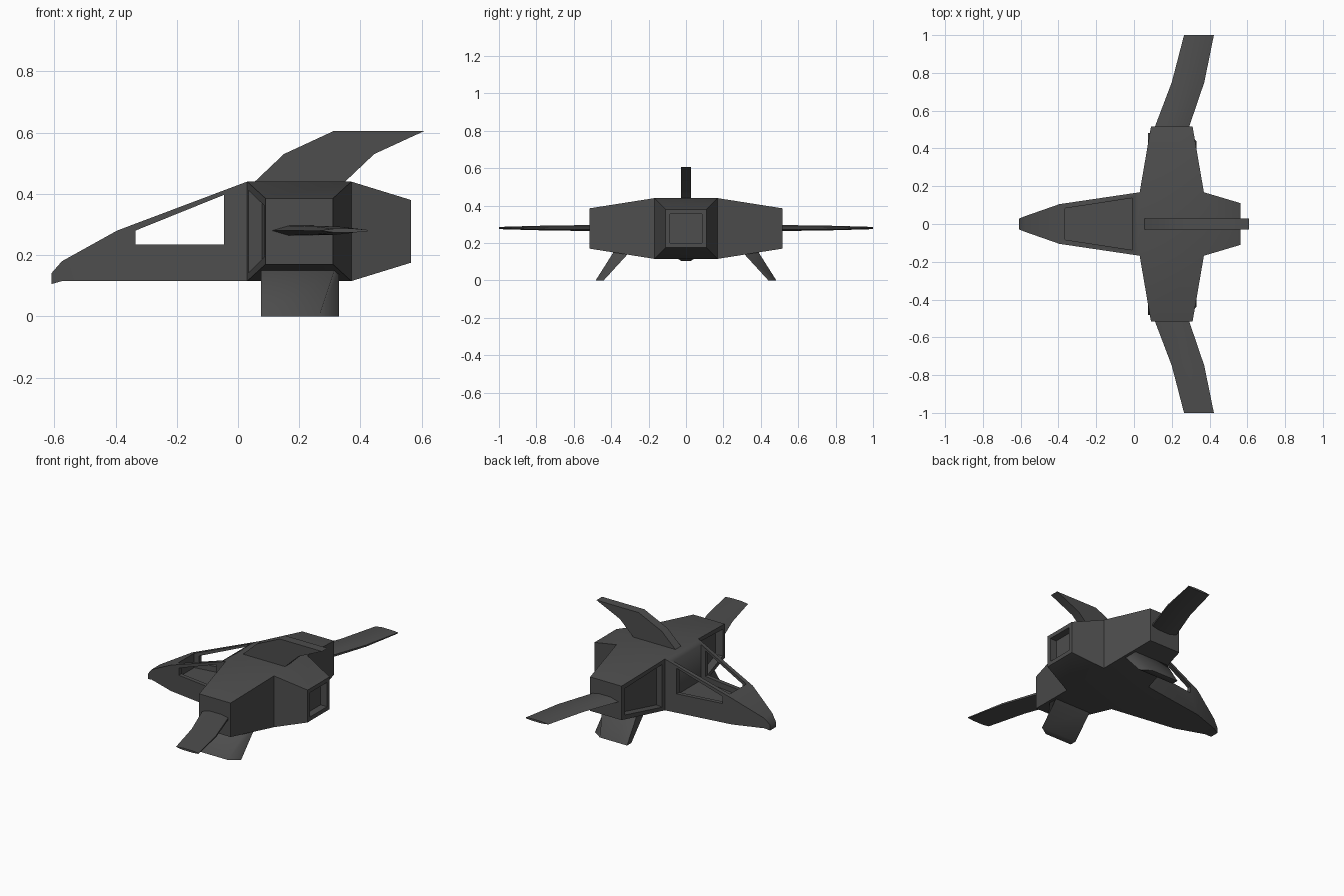
import bpy, bmesh, math

if "Cube" in bpy.data.objects:
    bpy.data.objects.remove(bpy.data.objects["Cube"])

grey = bpy.data.materials.new("dark_grey")
grey.diffuse_color = (0.075, 0.075, 0.075, 1)
grey.use_nodes = True
grey.node_tree.nodes["Principled BSDF"].inputs["Base Color"].default_value = grey.diffuse_color


def finish(name, bm, angle=60):
    bmesh.ops.recalc_face_normals(bm, faces=bm.faces[:])
    me = bpy.data.meshes.new(name)
    bm.to_mesh(me)
    bm.free()
    me.materials.append(grey)
    ob = bpy.data.objects.new(name, me)
    bpy.context.collection.objects.link(ob)
    smooth(ob, angle)
    return ob


def smooth(ob, angle):
    bpy.ops.object.select_all(action='DESELECT')
    ob.select_set(True)
    bpy.context.view_layer.objects.active = ob
    bpy.ops.object.shade_smooth_by_angle(angle=math.radians(angle))


def loft(rings):
    """Skin a list of equal-length point rings and cap both ends."""
    bm = bmesh.new()
    vs = [[bm.verts.new(p) for p in r] for r in rings]
    n = len(rings[0])
    for a, b in zip(vs, vs[1:]):
        for i in range(n):
            j = (i + 1) % n
            bm.faces.new((a[i], a[j], b[j], b[i]))
    bm.faces.new(vs[0])
    bm.faces.new(vs[-1])
    bmesh.ops.recalc_face_normals(bm, faces=bm.faces[:])
    return bm


# Hull: box sections along x (x, half width, bottom, top)
sections = [(-0.61, 0.028, 0.105, 0.14), (-0.575, 0.042, 0.115, 0.18),
            (-0.395, 0.105, 0.115, 0.28), (0.03, 0.168, 0.115, 0.44),
            (0.37, 0.168, 0.115, 0.44), (0.565, 0.11, 0.175, 0.38)]
hull_bm = loft([[(x, -w, b), (x, w, b), (x, w, t), (x, -w, t)]
                for x, w, b, t in sections])

# Side pods: pull the middle side faces outward to a smaller end
for s in (1, -1):
    side = [f for f in hull_bm.faces if f.normal.y * s > 0.9
            and abs(f.calc_center_median().x - 0.2) < 0.01]
    new = bmesh.ops.extrude_face_region(hull_bm, geom=side)["geom"]
    bmesh.ops.delete(hull_bm, geom=side, context='FACES')
    for v in (g for g in new if isinstance(g, bmesh.types.BMVert)):
        v.co.x = 0.09 if v.co.x < 0.2 else 0.31
        v.co.z = 0.17 if v.co.z < 0.2 else 0.385
        v.co.y = 0.517 * s
bmesh.ops.recalc_face_normals(hull_bm, faces=hull_bm.faces[:])
hull_bm.normal_update()

# Recessed intakes on the pod fronts and the exhaust on the tail
for f in [f for f in hull_bm.faces
          if (0 < f.calc_center_median().x < 0.1 and f.normal.x < -0.9)
          or f.calc_center_median().x > 0.55]:
    bmesh.ops.inset_individual(hull_bm, faces=[f], thickness=0.036)
    d = f.normal.copy()
    deep = bmesh.ops.extrude_discrete_faces(hull_bm, faces=[f])["faces"]
    bmesh.ops.translate(hull_bm, vec=d * -0.045, verts=deep[0].verts[:])
hull = finish("hull", hull_bm)

# Open cockpit: well from above, plus windows through both sides
well = finish("well_cutter", loft(
    [[(-0.365, -0.083, z), (-0.365, 0.083, z), (-0.01, 0.137, z), (-0.01, -0.137, z)]
     for z in (0.20, 0.6)]))
window = finish("window_cutter", loft(
    [[(-0.335, y, 0.235), (-0.045, y, 0.235), (-0.045, y, 0.397), (-0.335, y, 0.28)]
     for y in (-0.3, 0.3)]))
for cutter in (well, window):
    m = hull.modifiers.new("cut", 'BOOLEAN')
    m.operation, m.solver, m.object = 'DIFFERENCE', 'EXACT', cutter
    bpy.context.view_layer.objects.active = hull
    bpy.ops.object.modifier_apply(modifier=m.name)
    bpy.data.objects.remove(cutter)
smooth(hull, 76)


def blade(x0, x1, t):
    """Flat section (x, offset): sharp leading edge, blunt trailing edge."""
    a, b = x0 + (x1 - x0) * 0.3, x1 - (x1 - x0) * 0.25
    return [(x0, 0), (a, t), (b, t), (x1, t * 0.4), (x1, -t * 0.4), (b, -t), (a, -t)]


for s, label in ((1, "left"), (-1, "right")):
    # Swept wing
    finish(label + "_wing", loft(
        [[(x, y * s, 0.28 + o) for x, o in blade(a, b, t)]
         for y, a, b, t in ((0.50, 0.105, 0.287, 0.016), (0.75, 0.20, 0.372, 0.013),
                            (1.0, 0.265, 0.423, 0.006))]))
    # Splayed landing fin, chamfered at the back of its outer side
    finish(label + "_landing_fin", loft(
        [[(0.075, i * s, z), (0.33, i * s, z), (e, o * s, z), (0.075, o * s, z)]
         for z, i, o, e in ((0.15, 0.303, 0.388, 0.315), (0, 0.44, 0.483, 0.265))]))

# Swept tail fin
finish("tail_fin", loft(
    [[(a, -0.028, z), (b, -0.028, z), (b, 0.028, z), (a, 0.028, z)]
     for z, a, b in ((0.42, 0.03, 0.33), (0.44, 0.055, 0.35),
                     (0.53, 0.15, 0.445), (0.605, 0.312, 0.608))]))
